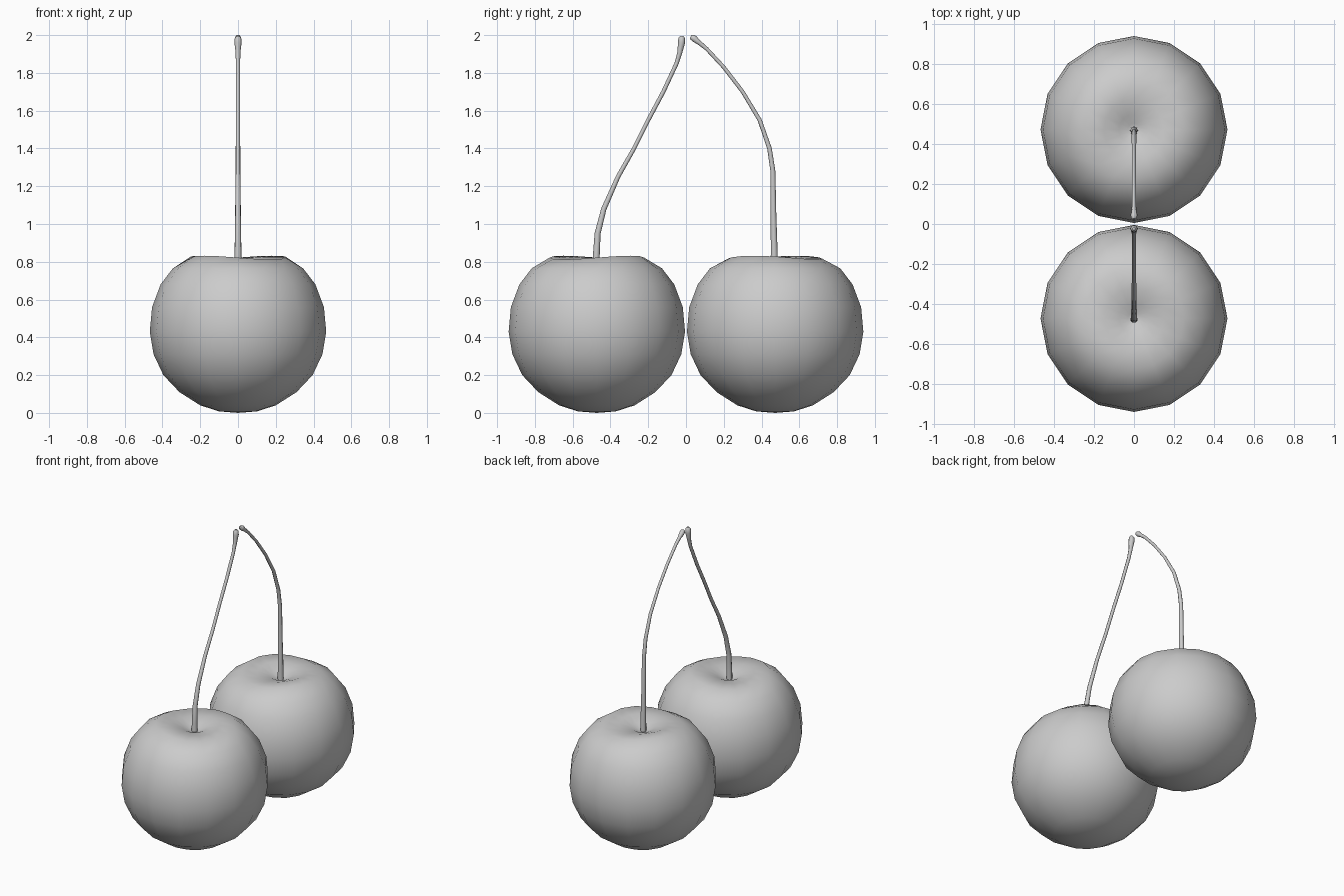
import bpy, bmesh, math

if "Cube" in bpy.data.objects:
    bpy.data.objects.remove(bpy.data.objects["Cube"])

SIDES = 16
# Fruit profile: (radius, height), bottom to top dimple
PROFILE = [(0.1, 0.008), (0.2, 0.04), (0.31, 0.11), (0.395, 0.2), (0.447, 0.31),
           (0.467, 0.43), (0.455, 0.56), (0.41, 0.68), (0.345, 0.765), (0.25, 0.822),
           (0.15, 0.815), (0.075, 0.797), (0.03, 0.775)]


def make_fruit(name, y, phase):
    bm = bmesh.new()
    rings = []
    for r, z in PROFILE:
        ring = []
        for i in range(SIDES):
            a = 2 * math.pi * i / SIDES
            # slightly uneven shoulder around the dimple
            lift = 0.01 * math.sin(2 * a + phase) if z > 0.78 and r > 0.1 else 0
            ring.append(bm.verts.new((r * math.cos(a), y + r * math.sin(a), z + lift)))
        rings.append(ring)
    bottom = bm.verts.new((0, y, 0))
    top = bm.verts.new((0, y, 0.77))
    for i in range(SIDES):
        j = (i + 1) % SIDES
        for low, high in zip(rings, rings[1:]):
            bm.faces.new((low[i], low[j], high[j], high[i]))
        bm.faces.new((bottom, rings[0][j], rings[0][i]))
        bm.faces.new((top, rings[-1][i], rings[-1][j]))
    for f in bm.faces:
        f.smooth = True
    mesh = bpy.data.meshes.new(name)
    bm.to_mesh(mesh)
    bm.free()
    bpy.context.collection.objects.link(bpy.data.objects.new(name, mesh))


def make_stem(name, path):
    # path: (y, z, radius)
    curve = bpy.data.curves.new(name, 'CURVE')
    curve.dimensions = '3D'
    curve.bevel_depth = 1.0
    curve.bevel_resolution = 2
    curve.use_fill_caps = True
    spline = curve.splines.new('POLY')
    spline.points.add(len(path) - 1)
    for p, (y, z, r) in zip(spline.points, path):
        p.co = (0, y, z, 1)
        p.radius = r
    spline.use_smooth = True
    obj = bpy.data.objects.new(name, curve)
    bpy.context.collection.objects.link(obj)
    bpy.ops.object.select_all(action='DESELECT')
    obj.select_set(True)
    bpy.context.view_layer.objects.active = obj
    bpy.ops.object.convert(target='MESH')
    bpy.ops.object.shade_smooth_by_angle(angle=math.radians(50))


# Two fruits side by side
make_fruit("front_cherry", -0.472, 0.0)
make_fruit("back_cherry", 0.472, 2.5)

# Stems leaning together, with a swollen tip
make_stem("front_stem", [
    (-0.475, 0.75, 0.019), (-0.475, 0.83, 0.018), (-0.468, 0.95, 0.016),
    (-0.435, 1.08, 0.014), (-0.36, 1.25, 0.012), (-0.275, 1.4, 0.011),
    (-0.2, 1.55, 0.011), (-0.12, 1.7, 0.011), (-0.05, 1.85, 0.011),
    (-0.032, 1.91, 0.013), (-0.024, 1.96, 0.019), (-0.023, 1.985, 0.017),
    (-0.023, 1.996, 0.008)])
make_stem("back_stem", [
    (0.467, 0.75, 0.02), (0.467, 0.85, 0.018), (0.463, 1.05, 0.015),
    (0.46, 1.28, 0.013), (0.442, 1.4, 0.012), (0.39, 1.55, 0.011),
    (0.3, 1.7, 0.01), (0.2, 1.83, 0.01), (0.11, 1.927, 0.01),
    (0.07, 1.96, 0.012), (0.045, 1.98, 0.017), (0.032, 1.989, 0.015),
    (0.025, 1.993, 0.007)])
